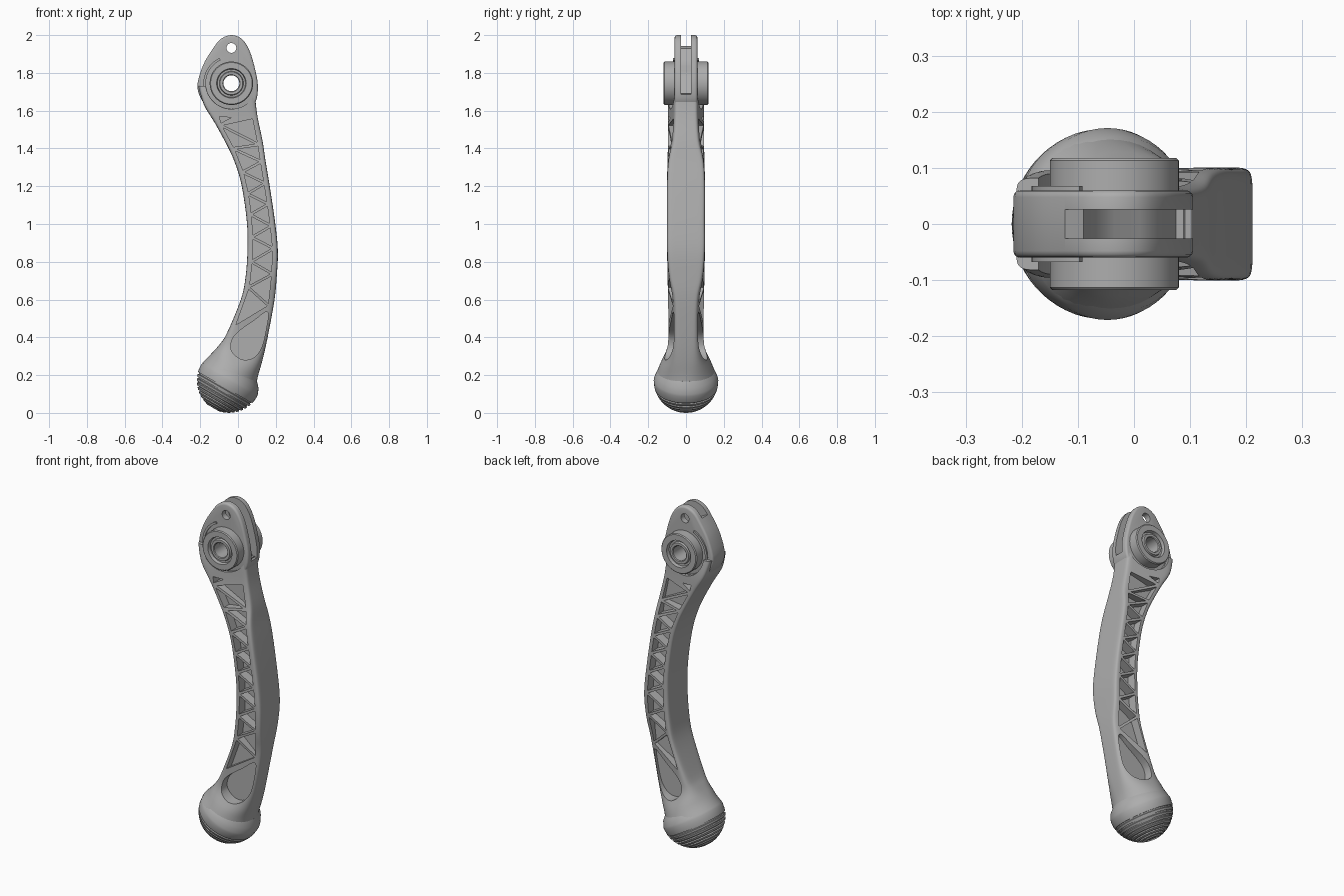
import bpy, bmesh
from math import sin, cos, pi, radians
from mathutils import Matrix, Vector

cube = bpy.data.objects.get("Cube")
if cube:
    bpy.data.objects.remove(cube)

grey = bpy.data.materials.new("mid grey")
grey.use_nodes = True
grey.diffuse_color = (0.42, 0.42, 0.42, 1)
grey.node_tree.nodes["Principled BSDF"].inputs["Base Color"].default_value = grey.diffuse_color

PIVOT = (-0.035, 1.745)
PIN = (-0.035, 1.932)


def finish(name, bm):
    bmesh.ops.remove_doubles(bm, verts=bm.verts, dist=1e-5)
    bmesh.ops.recalc_face_normals(bm, faces=bm.faces)
    mesh = bpy.data.meshes.new(name)
    bm.to_mesh(mesh)
    bm.free()
    mesh.materials.append(grey)
    ob = bpy.data.objects.new(name, mesh)
    bpy.context.collection.objects.link(ob)
    return ob


def smooth(ob, angle=35):
    bpy.ops.object.select_all(action='DESELECT')
    ob.select_set(True)
    bpy.context.view_layer.objects.active = ob
    bpy.ops.object.shade_smooth_by_angle(angle=radians(angle))


def evaluated(ob):
    graph = bpy.context.evaluated_depsgraph_get()
    return bpy.data.meshes.new_from_object(ob.evaluated_get(graph))


def cut(ob, outline, y0, y1):
    # subtract one prism, trying the second solver if the first loses the part
    bm = bmesh.new()
    add_prism(bm, outline, y0, y1)
    cutter = finish("cutter", bm)
    cutter.hide_render = True
    mod = ob.modifiers.new("cut", 'BOOLEAN')
    mod.operation = 'DIFFERENCE'
    mod.object = cutter
    for solver in ('EXACT', 'MANIFOLD'):
        mod.solver = solver
        mesh = evaluated(ob)
        if len(mesh.polygons) > len(ob.data.polygons) / 2:
            ob.data = mesh
            break
    ob.modifiers.clear()
    bpy.data.objects.remove(cutter)


def add_prism(bm, outline, y0, y1):
    a = [bm.verts.new((x, y0, z)) for x, z in outline]
    b = [bm.verts.new((x, y1, z)) for x, z in outline]
    bm.faces.new(a)
    bm.faces.new(b[::-1])
    for i in range(len(a)):
        j = (i + 1) % len(a)
        bm.faces.new((a[i], b[i], b[j], a[j]))


def revolve(name, profile, matrix, closed=False, n=64):
    bm = bmesh.new()
    rings = [[bm.verts.new((r * cos(2 * pi * k / n), r * sin(2 * pi * k / n), h))
              for k in range(n)] for r, h in profile]
    pairs = list(zip(rings, rings[1:])) + ([(rings[-1], rings[0])] if closed else [])
    for a, b in pairs:
        for k in range(n):
            j = (k + 1) % n
            bm.faces.new((a[k], a[j], b[j], b[k]))
    bm.transform(matrix)
    smooth(finish(name, bm))


def circle(centre, r, n=48, a0=0, a1=360):
    last = n if a1 - a0 == 360 else n - 1
    angles = [radians(a0 + (a1 - a0) * k / last) for k in range(n)]
    return [(centre[0] + r * cos(a), centre[1] + r * sin(a)) for a in angles]


def spline(points, steps, closed=False):
    # Catmull-Rom through points of any dimension
    p = [Vector(q) for q in points]
    n = len(p)
    get = (lambda i: p[i % n]) if closed else (lambda i: p[max(0, min(n - 1, i))])
    out = []
    for i in range(n if closed else n - 1):
        a, b, c, d = (get(i + k) for k in (-1, 0, 1, 2))
        for s in range(steps):
            t = s / steps
            out.append(0.5 * (2 * b + (c - a) * t + (2 * a - 5 * b + 4 * c - d) * t * t
                              + (3 * b - a - 3 * c + d) * t ** 3))
    return out if closed else out + [p[-1]]


# curved beam: concave edge x z, convex edge x z, half depths, squareness
SECTIONS = spline([
    (-.19, .265, .09, .105, .163, .163, 2), (-.145, .31, .105, .19, .14, .135, 2.2),
    (-.1, .36, .13, .28, .108, .09, 3.5), (-.06, .42, .155, .39, .1, .066, 6),
    (.015, .6, .192, .59, .1, .063, 9), (.04, .72, .205, .72, .1, .088, 10),
    (.05, .86, .211, .86, .1, .1, 10), (.047, 1.01, .195, 1.02, .1, .1, 10),
    (.02, 1.2, .165, 1.22, .1, .1, 10), (-.015, 1.32, .145, 1.34, .1, .092, 10),
    (-.055, 1.41, .13, 1.44, .1, .07, 10), (-.12, 1.53, .105, 1.56, .1, .062, 10),
    (-.18, 1.63, .093, 1.65, .1, .062, 10), (-.21, 1.73, .09, 1.73, .085, .062, 10)], 4)


def power(v, n):
    return (1 if v >= 0 else -1) * abs(v) ** (2 / n)


bm = bmesh.new()
loops = []
for lx, lz, rx, rz, hl, hr, sq in SECTIONS:
    loop = []
    for k in range(48):
        a = 2 * pi * (k + 0.5) / 48
        t = (power(cos(a), sq) + 1) / 2
        y = power(sin(a), sq) * (hl + (hr - hl) * t)
        loop.append(bm.verts.new((lx + (rx - lx) * t, y, lz + (rz - lz) * t)))
    loops.append(loop)
for a, b in zip(loops, loops[1:]):
    for k in range(48):
        j = (k + 1) % 48
        bm.faces.new((a[k], a[j], b[j], b[k]))
bm.faces.new(loops[0][::-1])
bm.faces.new(loops[-1])
beam = finish("curved_beam", bm)


def rail(z, side):
    # point just inside the concave (0) or convex (1) edge at height z
    for p, q in zip(SECTIONS, SECTIONS[1:]):
        z0, z1 = p[2 * side + 1], q[2 * side + 1]
        if z0 <= z <= z1:
            x = p[2 * side] + (q[2 * side] - p[2 * side]) * (z - z0) / (z1 - z0)
            return Vector((x + (0.022, -0.022)[side], z))


def inset(tri, d):
    a, b, c = tri
    la, lb, lc = (b - c).length, (c - a).length, (a - b).length
    s = la + lb + lc
    centre = (a * la + b * lb + c * lc) / s
    r = abs((b.x - a.x) * (c.y - a.y) - (b.y - a.y) * (c.x - a.x)) / s
    return [centre + (v - centre) * (1 - d / r) for v in tri]


# truss pockets, alternating between the two rails
HEIGHTS = (1.565, 1.525, 1.42, 1.40, 1.33, 1.275, 1.215, 1.16, 1.105, 1.05, .99,
           .93, .87, .80, .735, .665, .565, .45)
nodes = [rail(z, (i + 1) % 2) for i, z in enumerate(HEIGHTS)]
outlines = [inset(nodes[i:i + 3], 0.007) for i in range(len(nodes) - 2)]
# small corner pocket under the head
outlines.append(inset([Vector((-.105, 1.575)), Vector((-.015, 1.568)), nodes[1]], 0.006))
# drop-shaped pocket near the foot
outlines.append(spline([(.156, .535), (.148, .44), (.122, .34), (.075, .288), (.015, .285),
                        (-.035, .33), (-.03, .39), (.01, .436), (.08, .485)], 4, True))
for outline in outlines:
    cut(beam, outline, -0.25, -0.046)
    cut(beam, outline, 0.046, 0.25)
cut(beam, circle(PIVOT, 0.136, 64), -0.3, 0.3)
smooth(beam, 38)

# forked head plate with slot, pin hole and axle hole
bm = bmesh.new()
add_prism(bm, spline([(-.035, 2), (.02, 1.98), (.06, 1.92), (.088, 1.83), (.105, 1.735),
                      (.095, 1.65), (.05, 1.605), (-.035, 1.588), (-.13, 1.602), (-.185, 1.645),
                      (-.215, 1.73), (-.185, 1.84), (-.135, 1.925), (-.09, 1.98)], 4, True),
          -0.06, 0.06)
head = finish("forked_head", bm)
bevel = head.modifiers.new("round", 'BEVEL')
bevel.width, bevel.segments, bevel.limit_method = 0.012, 3, 'ANGLE'
bevel.angle_limit = radians(50)
head.data = evaluated(head)
head.modifiers.clear()
cut(head, [(-.14, 1.95), (-.09, 1.93), (-.07, 1.88), (-.035, 1.835), (.01, 1.81), (.045, 1.77),
           (.06, 1.72), (.075, 1.69), (.15, 1.68), (.15, 2.1), (-.14, 2.1)], -0.026, 0.026)
cut(head, circle(PIVOT, 0.042), -0.2, 0.2)
cut(head, circle(PIN, 0.026, 32), -0.2, 0.2)
smooth(head, 38)

# stop lip around the bosses
bm = bmesh.new()
arc = circle(PIVOT, 0.148, 32, 115, 275) + circle(PIVOT, 0.135, 32, 115, 275)[::-1]
add_prism(bm, arc, -0.068, 0.068)
smooth(finish("stop_lip", bm))

# ringed bosses on both faces
BOSS = [(.042, .05), (.115, .05), (.115, .113), (.11, .118), (.078, .118), (.074, .1),
        (.064, .1), (.06, .112), (.046, .112), (.042, .108)]
for name, turn in (("front_boss", 90), ("back_boss", -90)):
    place = Matrix.Translation((PIVOT[0], 0, PIVOT[1])) @ Matrix.Rotation(radians(turn), 4, 'X')
    revolve(name, BOSS, place, closed=True)

# tilted round foot with stepped tread ridges
profile = [(0, .07), (.13, .07), (.156, .042), (.168, .012), (.171, 0), (.169, -.02)]
for k in range(9):
    a = 10 + 8 * k
    for r, da in ((.171, 0), (.171, 4.5), (.164, 5), (.164, 7.5)):
        t = radians(a + da)
        profile.append((r * cos(t), -r * sin(t)))
profile.append((0, -.168))
revolve("tread_foot", profile,
        Matrix.Translation((-.047, 0, .171)) @ Matrix.Rotation(radians(30), 4, 'Y'))
